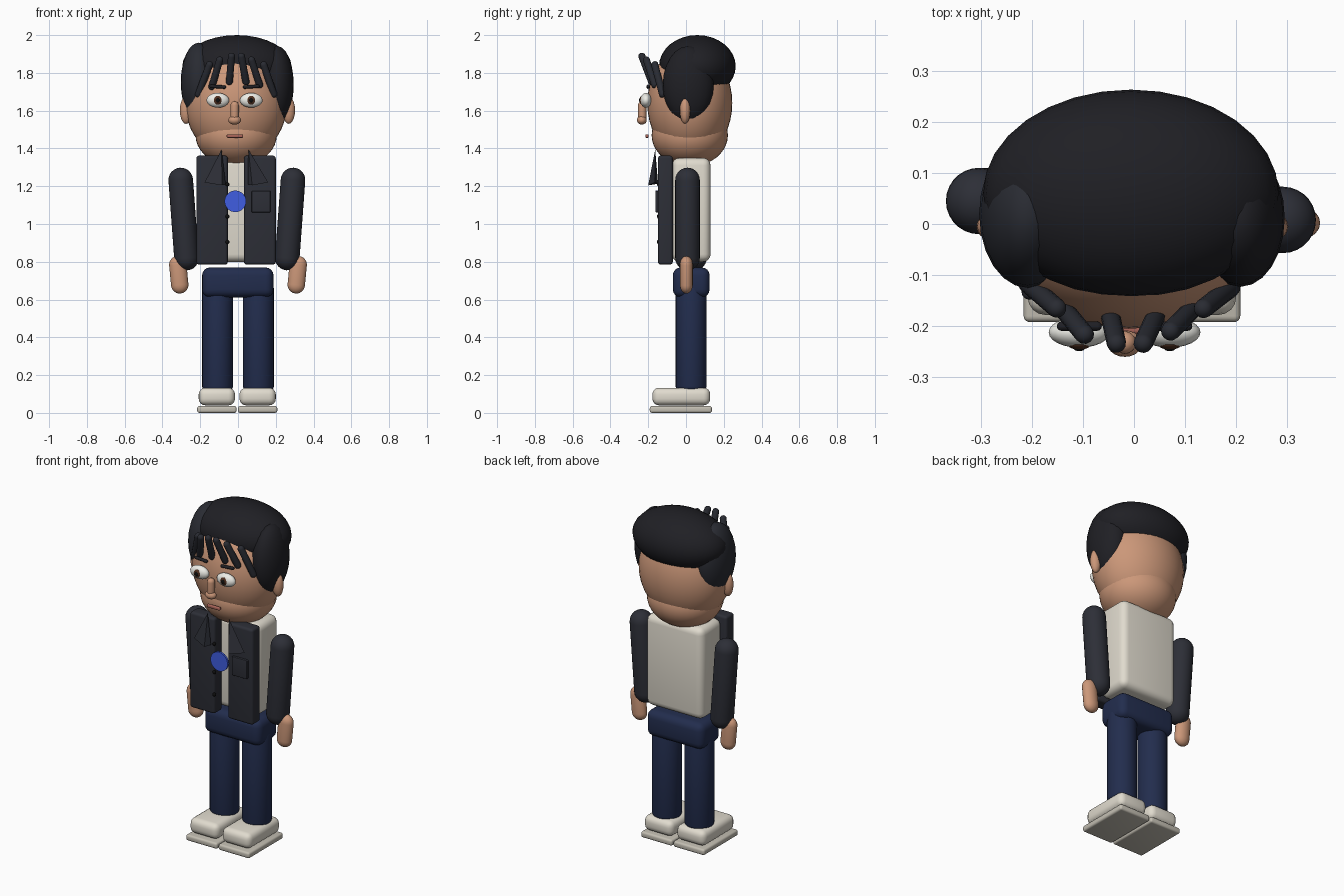
import bpy, bmesh, math
from mathutils import Vector, Matrix

if "Cube" in bpy.data.objects:
    bpy.data.objects.remove(bpy.data.objects["Cube"])


def mat(name, rgb):
    m = bpy.data.materials.new(name)
    m.diffuse_color = (*rgb, 1)
    m.use_nodes = True
    m.node_tree.nodes["Principled BSDF"].inputs["Base Color"].default_value = m.diffuse_color
    return m


SKIN = mat("skin", (.60, .31, .19))
LIP = mat("lip", (.40, .13, .10))
HAIR = mat("hair", (.014, .014, .018))
STRAND = mat("strand", (.022, .024, .032))
JACKET = mat("jacket", (.026, .028, .038))
PANTS = mat("pants", (.016, .026, .075))
WHITE = mat("white", (.75, .71, .62))
SOLE = mat("sole", (.55, .52, .45))
EYE = mat("eye", (.85, .85, .80))
IRIS = mat("iris", (.08, .03, .015))
BLACK = mat("black", (.005, .005, .005))
BLUE = mat("blue", (.05, .11, .75))


def finish(name, bm, m, smooth=True):
    bmesh.ops.recalc_face_normals(bm, faces=bm.faces)
    me = bpy.data.meshes.new(name)
    bm.to_mesh(me)
    bm.free()
    for p in me.polygons:
        p.use_smooth = smooth
    me.materials.append(m)
    ob = bpy.data.objects.new(name, me)
    bpy.context.collection.objects.link(ob)
    return ob


def ball(name, c, r, m, seg=32):
    bm = bmesh.new()
    bmesh.ops.create_uvsphere(bm, u_segments=seg, v_segments=seg // 2, radius=1)
    bm.transform(Matrix.Translation(c) @ Matrix.Diagonal((*r, 1)))
    return finish(name, bm, m)


def box(name, lo, hi, bevel, m):
    lo, hi = Vector(lo), Vector(hi)
    bm = bmesh.new()
    bmesh.ops.create_cube(bm, size=1)
    bm.transform(Matrix.Translation((lo + hi) / 2) @ Matrix.Diagonal((*(hi - lo), 1)))
    bmesh.ops.bevel(bm, geom=bm.edges[:], offset=bevel, segments=4, profile=.5, affect='EDGES')
    ob = finish(name, bm, m)
    bpy.ops.object.select_all(action='DESELECT')
    ob.select_set(True)
    bpy.context.view_layer.objects.active = ob
    bpy.ops.object.shade_smooth_by_angle(angle=math.radians(35))
    return ob


def capsule(name, a, b, r, m, flat=1, cap=1, seg=20):
    """Round-ended rod whose outer ends are a and b; flat scales its depth."""
    a, b = Vector(a), Vector(b)
    d = b - a
    half = d.length / 2 - r * cap
    bm = bmesh.new()
    bmesh.ops.create_uvsphere(bm, u_segments=seg, v_segments=12, radius=r)
    mid = [e for e in bm.edges if all(abs(v.co.z) < 1e-5 for v in e.verts)]
    bmesh.ops.split_edges(bm, edges=mid)
    for f in bm.faces:
        s = 1 if f.calc_center_median().z > 0 else -1
        for v in f.verts:
            v.tag = s > 0
    for v in bm.verts:
        v.co.z = v.co.z * cap + (half if v.tag else -half)
    rims = [e for e in bm.edges if e.is_boundary]
    bmesh.ops.bridge_loops(bm, edges=rims)
    rot = d.to_track_quat('Z', 'Y').to_matrix().to_4x4()
    mid_pt = Matrix.Translation((a + b) / 2)
    bm.transform(mid_pt @ Matrix.Diagonal((1, flat, 1, 1)) @ rot)
    return finish(name, bm, m)


def lapel(name, tip, x0, x1, ridge):
    """Folded collar point: a slim pyramid."""
    bm = bmesh.new()
    t = bm.verts.new(tip)
    base = [bm.verts.new(p) for p in ((x0, -.165, 1.22), (ridge, -.2, 1.205),
                                      (x1, -.165, 1.21), (ridge, -.148, 1.215))]
    bm.faces.new(base)
    for i in range(4):
        bm.faces.new((base[i], base[(i + 1) % 4], t))
    return finish(name, bm, JACKET, False)


# head and face
ball("head", (-.01, .02, 1.64), (.27, .225, .30), SKIN, 40)
ball("jaw", (-.01, .02, 1.47), (.215, .202, .165), SKIN, 40)
capsule("nose_bridge", (-.018, -.232, 1.65), (-.018, -.232, 1.54), .022, SKIN)
ball("nose_tip", (-.018, -.234, 1.55), (.034, .026, .024), SKIN, 20)
box("mouth", (-.06, -.215, 1.456), (.027, -.198, 1.475), .006, LIP)
for side, x in (("left", -.107), ("right", .07)):
    s = -1 if side == "left" else 1
    ball(side + "_eye", (x, -.212, 1.655), (.06, .03, .039), EYE, 24)
    ball(side + "_iris", (x, -.234, 1.655), (.024, .012, .024), IRIS, 20)
    ball(side + "_pupil", (x, -.242, 1.655), (.012, .007, .012), BLACK, 16)
    capsule(side + "_eyebrow", (x - .044, -.2, 1.727 - s * .003),
            (x + .044, -.2, 1.727 + s * .003), .009, HAIR)
    ball(side + "_ear", (s * .272 - .003, -.005, 1.602), (.033, .028, .072), SKIN, 20)

# hair: cap, side masses and fringe
ball("hair_cap", (-.006, .06, 1.835), (.289, .203, .165), HAIR, 32)
ball("left_side_hair", (-.208, .02, 1.75), (.095, .145, .21), STRAND, 24)
ball("right_side_hair", (.208, .012, 1.737), (.087, .135, .205), HAIR, 24)
fringe = [(-.145, -.17, 1.86, -.215, -.11, 1.67), (-.092, -.222, 1.885, -.143, -.16, 1.71),
          (-.033, -.24, 1.905, -.047, -.175, 1.735), (.015, -.24, 1.905, .045, -.175, 1.735),
          (.066, -.215, 1.885, .12, -.16, 1.72), (.13, -.17, 1.86, .195, -.12, 1.67)]
for i, p in enumerate(fringe):
    capsule(f"fringe_strand_{i + 1}", p[:3], p[3:], .019, STRAND, seg=12)

# torso and open jacket
box("shirt", (-.195, -.075, .80), (.185, .13, 1.35), .04, WHITE)
box("left_jacket_panel", (-.22, -.148, .785), (-.054, -.07, 1.362), .015, JACKET)
box("right_jacket_panel", (.032, -.148, .785), (.2, -.07, 1.362), .015, JACKET)
lapel("left_lapel", (-.087, -.163, 1.395), -.177, -.065, -.085)
lapel("right_lapel", (.055, -.163, 1.395), .16, .052, .075)
box("chest_pocket", (.072, -.162, 1.062), (.172, -.14, 1.175), .004, JACKET)
for i, z in enumerate((1.21, 1.04, .905)):
    ball(f"button_{i + 1}", (-.056, -.146, z), (.011, .008, .011), BLACK, 12)
bm = bmesh.new()
bmesh.ops.create_cone(bm, cap_ends=True, segments=32, radius1=.057, radius2=.057, depth=.012)
bm.transform(Matrix.Translation((-.014, -.155, 1.12)) @ Matrix.Rotation(math.pi / 2, 4, 'X'))
finish("round_badge", bm, BLUE, False)

# hips
box("hips", (-.19, -.07, .612), (.188, .125, .77), .042, PANTS)

# limbs and shoes
for side, s, ya in (("left", -1, .045), ("right", 1, .008)):
    o = -.006
    capsule(side + "_sleeve", (s * .302 + o, ya, 1.298), (s * .262 + o, ya, .755), .065, JACKET, seg=28)
    capsule(side + "_hand", (s * .323, ya - .006, .83), (s * .304, ya - .006, .632), .046, SKIN, .74)
    capsule(side + "_leg", (s * .108, .027, .70), (s * .108, .027, .10), .082, PANTS, cap=.5, seg=28)
    x = s * .108 - .004
    box(side + "_shoe", (x - .096, -.178, .04), (x + .096, .128, .133), .035, WHITE)
    box(side + "_sole", (x - .104, -.192, 0), (x + .104, .137, .036), .012, SOLE)
